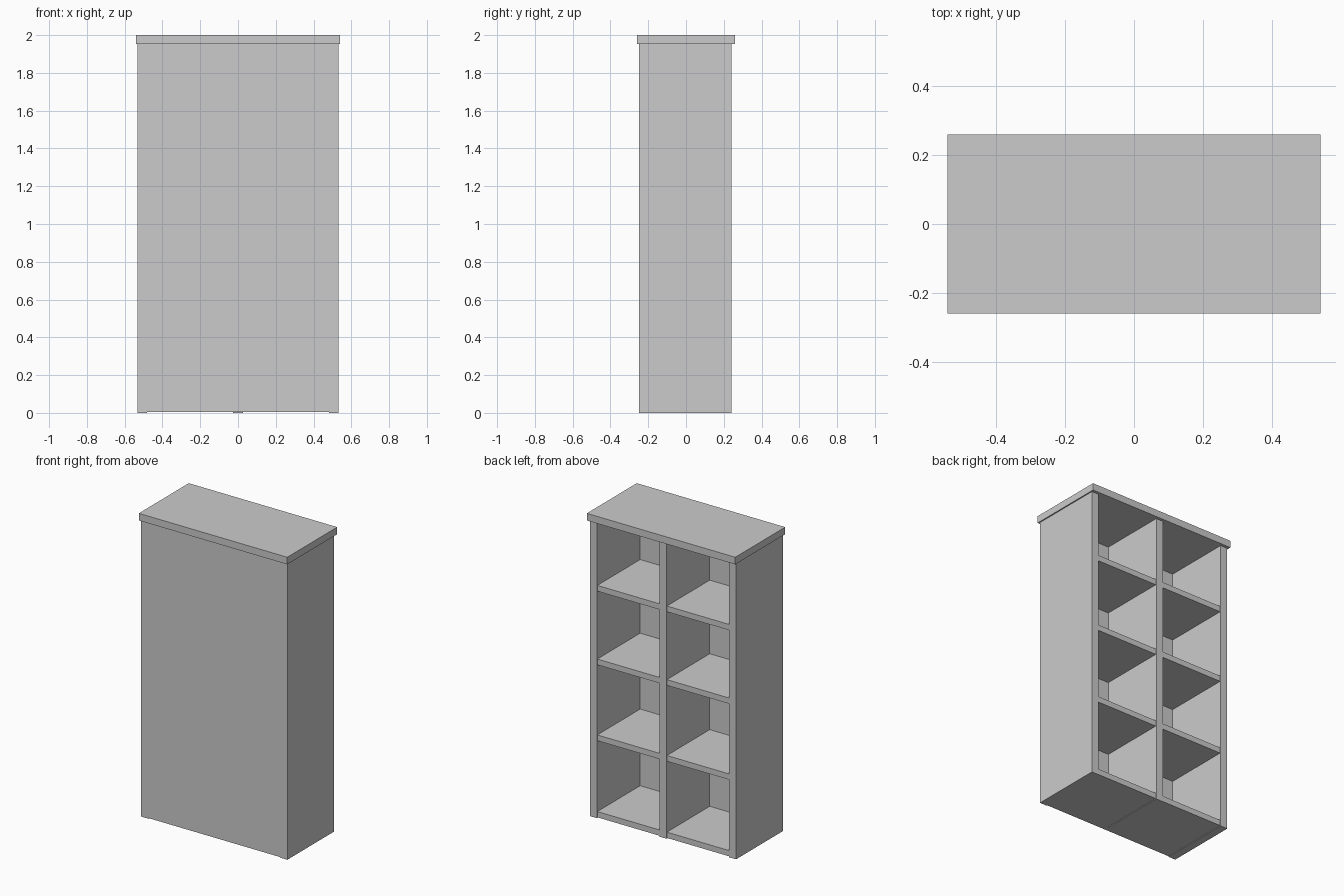
import bpy

if "Cube" in bpy.data.objects:
    bpy.data.objects.remove(bpy.data.objects["Cube"])


def board(name, x, y, z):
    """Axis-aligned board from (min, max) extents."""
    bpy.ops.mesh.primitive_cube_add(
        size=1, location=[(a + b) / 2 for a, b in (x, y, z)])
    ob = bpy.context.object
    ob.name = name
    ob.scale = [b - a for a, b in (x, y, z)]
    bpy.ops.object.transform_apply(location=False, rotation=False, scale=True)
    return ob


HALF, T = 0.533, 0.052           # half width and upright thickness
FRONT, INNER, OPEN = -0.248, -0.21, 0.24
TOP = 1.953

# Overhanging top slab
board("top_slab", (-0.541, 0.541), (-0.26, 0.26), (TOP, 2.0))

# Uprights: two sides and a central divider
board("left_side", (-HALF, -HALF + T), (FRONT, OPEN), (0, TOP))
board("right_side", (HALF - T, HALF), (FRONT, OPEN), (0, TOP))
board("centre_divider", (-T / 2, T / 2), (INNER, OPEN), (0, TOP))

# Closed panel on the front face
board("closing_panel", (-HALF + T, HALF - T), (FRONT, INNER), (0.004, TOP))

# Base and three shelves in each column, set slightly behind the upright edges
for side, x in (("left", (-HALF + T, -T / 2)), ("right", (T / 2, HALF - T))):
    for i, top in enumerate((0.042, 0.547, 1.047, 1.532)):
        name = f"{side}_base" if i == 0 else f"{side}_shelf_{i}"
        board(name, x, (INNER, OPEN - 0.004), (top - 0.038, top))
